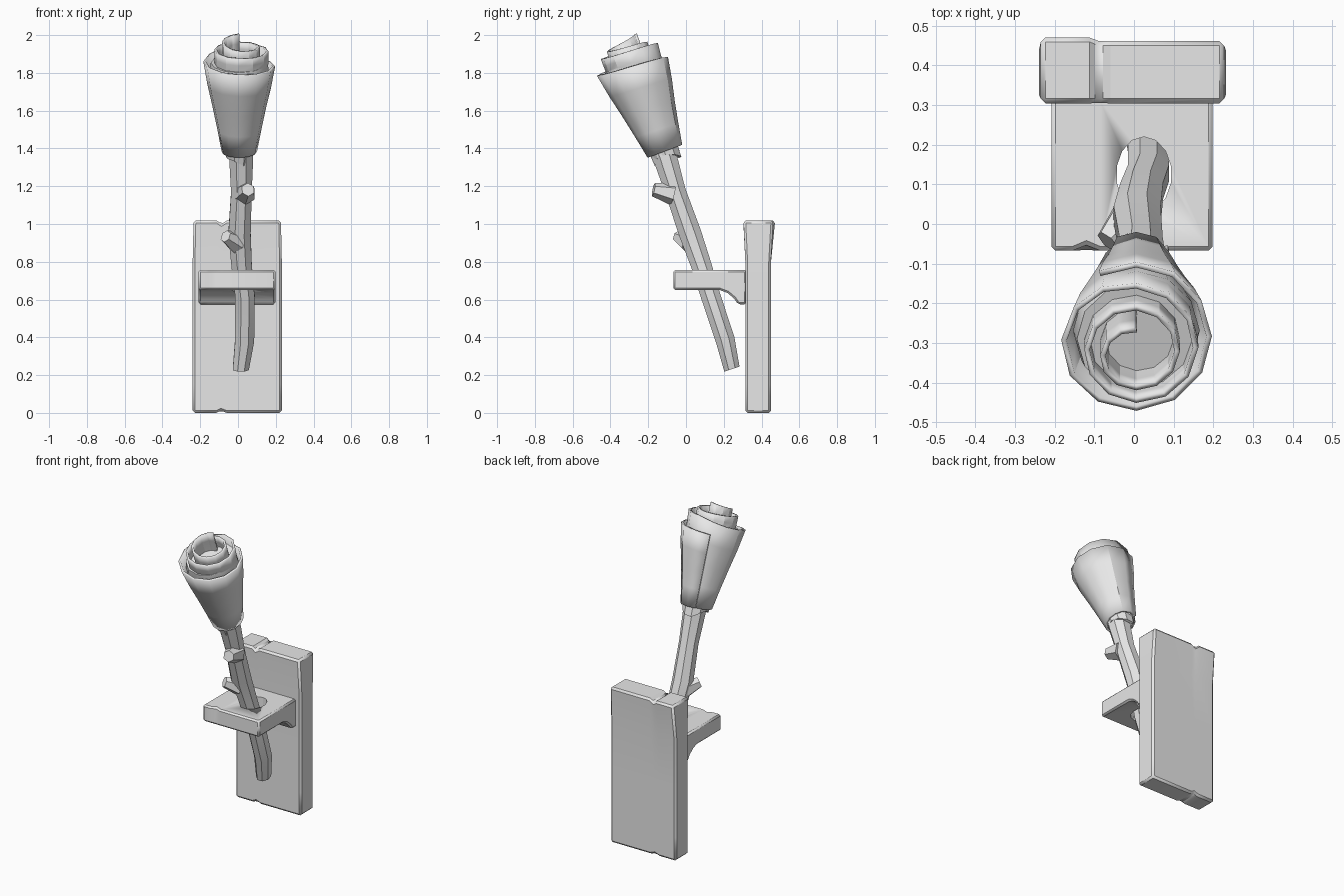
import bpy, bmesh, math
from mathutils import Vector, Matrix

if "Cube" in bpy.data.objects:
    bpy.data.objects.remove(bpy.data.objects["Cube"])

grey = bpy.data.materials.new("light grey")
grey.diffuse_color = (0.8, 0.8, 0.8, 1)
grey.use_nodes = True
grey.node_tree.nodes["Principled BSDF"].inputs["Base Color"].default_value = grey.diffuse_color


def make(name, bm, angle=30):
    bmesh.ops.recalc_face_normals(bm, faces=bm.faces)
    me = bpy.data.meshes.new(name)
    bm.to_mesh(me)
    bm.free()
    ob = bpy.data.objects.new(name, me)
    bpy.context.collection.objects.link(ob)
    me.materials.append(grey)
    bpy.ops.object.select_all(action='DESELECT')
    ob.select_set(True)
    bpy.context.view_layer.objects.active = ob
    bpy.ops.object.shade_smooth_by_angle(angle=math.radians(angle))
    return ob


def bevel(ob, width):
    m = ob.modifiers.new("bevel", 'BEVEL')
    m.width, m.segments, m.limit_method = width, 1, 'ANGLE'
    m.angle_limit = math.radians(40)


def cut(bm, axis, values):
    for v in values:
        co, no = Vector(), Vector()
        co[axis], no[axis] = v, 1
        bmesh.ops.bisect_plane(bm, geom=bm.verts[:] + bm.edges[:] + bm.faces[:],
                               plane_co=co, plane_no=no)


def lerp(table, t):
    for (a, va), (b, vb) in zip(table, table[1:]):
        if t <= b:
            return va + (vb - va) * (t - a) / (b - a)
    return table[-1][1]


def loft(bm, rings, cap=True):
    vs = [[bm.verts.new(p) for p in r] for r in rings]
    n = len(vs[0])
    for a, b in zip(vs, vs[1:]):
        for i in range(n):
            bm.faces.new((a[i], a[(i + 1) % n], b[(i + 1) % n], b[i]))
    if cap:
        bm.faces.new(vs[0])
        bm.faces.new(vs[-1])


# wall board: box with nicked ends, slightly flared towards the top
bm = bmesh.new()
bmesh.ops.create_cube(bm, size=1, matrix=Matrix.Translation((-0.004, 0.382, 0.509))
                      @ Matrix.Diagonal((0.472, 0.136, 1.018, 1)))
cut(bm, 0, (-0.115, -0.09, -0.06))
cut(bm, 2, (0.15, 0.5, 0.8))
for v in bm.verts:
    z = v.co.z
    if abs(v.co.x + 0.09) < 0.005 and (z > 1 or z < 0.01):
        v.co.z += -0.018 if z > 1 else 0.012
    if z > 0.9:
        v.co.y += 0.022 if v.co.y > 0.4 else -0.01
        if v.co.x > -0.1 and v.co.y > 0.4:
            v.co.y -= 0.01
        v.co.x *= 0.98
board = make("wall_board", bm)
bevel(board, 0.012)

# bracket shelf with a curved support underneath
bm = bmesh.new()
side = [(-0.067, 0.65), (-0.067, 0.757), (0.32, 0.757), (0.32, 0.575), (0.275, 0.575),
        (0.255, 0.605), (0.22, 0.635), (0.18, 0.65)]
loft(bm, [[(x, y, z) for y, z in side] for x in (-0.208, 0.198)])
cut(bm, 0, (-0.155, -0.12, -0.085))
for v in bm.verts:
    if abs(v.co.x + 0.12) < 0.005 and v.co.y < 0 and v.co.z > 0.7:
        v.co.y += 0.015
shelf = make("bracket_shelf", bm)
bevel(shelf, 0.01)
bm = bmesh.new()
bmesh.ops.create_cone(bm, cap_ends=True, segments=14, radius1=1, radius2=1, depth=0.4,
                      matrix=Matrix.Translation((0.025, 0.125, 0.7))
                      @ Matrix.Diagonal((0.07, 0.095, 1, 1)))
cutter = make("hole_cutter", bm)
cutter.hide_render = True
cutter.hide_viewport = True
m = shelf.modifiers.new("hole", 'BOOLEAN')
m.operation, m.object, m.solver = 'DIFFERENCE', cutter, 'EXACT'

# leaning stick, eight sided
axis = Vector((0, -0.32, 0.947)).normalized()
out = axis.cross(Vector((1, 0, 0)))
path = [(0.015, 0.243, 0.232, 0.046), (0.035, 0.208, 0.385, 0.055), (0.037, 0.13, 0.62, 0.056),
        (0.02, 0.085, 0.77, 0.058), (0.008, 0.022, 0.95, 0.064), (0.018, -0.055, 1.17, 0.059),
        (0.017, -0.107, 1.34, 0.068), (0.01, -0.16, 1.5, 0.07)]
bm = bmesh.new()
loft(bm, [[Vector((x, y, z)) + r * (math.cos(a) * Vector((1, 0, 0)) + math.sin(a) * out)
           for a in [math.tau * (i + 0.5) / 8 for i in range(8)]] for x, y, z, r in path])
make("stick", bm, 40)

# cut branch stubs
for name, base, tip, r in (("front_knot", (0.035, -0.07, 1.16), (0.053, -0.172, 1.182), 0.036),
                           ("side_knot", (-0.005, 0.02, 0.9), (-0.066, -0.045, 0.935), 0.034)):
    base, tip = Vector(base), Vector(tip)
    d = tip - base
    bm = bmesh.new()
    bmesh.ops.create_cone(bm, cap_ends=True, segments=6, radius1=r * 1.7, radius2=r,
                          depth=d.length, matrix=Matrix.Translation((base + tip) / 2)
                          @ d.to_track_quat('Z', 'Y').to_matrix().to_4x4())
    make(name, bm)

# torch head frame: local z runs along the tilted head
head = Matrix.Translation((0.006, -0.115, 1.385)) @ Matrix.Rotation(math.radians(20.5), 4, 'X')

# cloth wrap: a spiral sheet, inner turns standing higher
outer = [(0, 0.088), (0.2, 0.125), (0.35, 0.16), (0.5, 0.187), (0.7, 0.19)]
radius = [(0, 0.075), (1, 0.112), (2, 0.162), (2.3, 0.188), (3.1, 0.188)]
top = [(0, 0.635), (0.5, 0.60), (1, 0.575), (1.5, 0.575), (2, 0.55), (2.2, 0.51),
       (2.5, 0.5), (3.1, 0.455)]
bm = bmesh.new()
cols = []
for i in range(38):
    t = i / 12
    a = math.radians(90) + t * math.tau
    h1, scale = lerp(top, t), lerp(radius, t) / 0.188
    h0 = min(max((2.0 - t) * 3, 0), 1) * 0.42
    col = []
    for k in range(5):
        h = h0 + (h1 - h0) * k / 4
        r = lerp(outer, h) * scale
        if t > 2.9:
            r += 0.006
        col.append(bm.verts.new((r * math.cos(a), r * math.sin(a), h)))
    cols.append(col)
for a, b in zip(cols, cols[1:]):
    for k in range(4):
        bm.faces.new((a[k], b[k], b[k + 1], a[k + 1]))
bm.transform(head)
wrap = make("cloth_wrap", bm)
m = wrap.modifiers.new("thickness", 'SOLIDIFY')
m.thickness, m.offset = 0.014, 0

# packed cloth inside the head
bm = bmesh.new()
loft(bm, [[(r * math.cos(math.tau * i / 12), r * math.sin(math.tau * i / 12), h)
           for i in range(12)] for r, h in ((0.08, 0.02), (0.16, 0.44), (0.15, 0.5), (0.06, 0.5))])
bm.transform(head)
make("cloth_core", bm)

# ragged cloth collar under the head
bm = bmesh.new()
rag = (-0.02, -0.035, -0.055, -0.06, -0.03, -0.01, -0.025, -0.03, -0.055, -0.02)
ang = [math.tau * i / 10 for i in range(10)]
loft(bm, [[(r * math.cos(a), r * math.sin(a), z if z > 0 else rag[i]) for i, a in enumerate(ang)]
          for r, z in ((0.062, 0.01), (0.062, -1), (0.078, -1), (0.083, 0.03))], cap=False)
bm.transform(head)
make("cloth_collar", bm)
